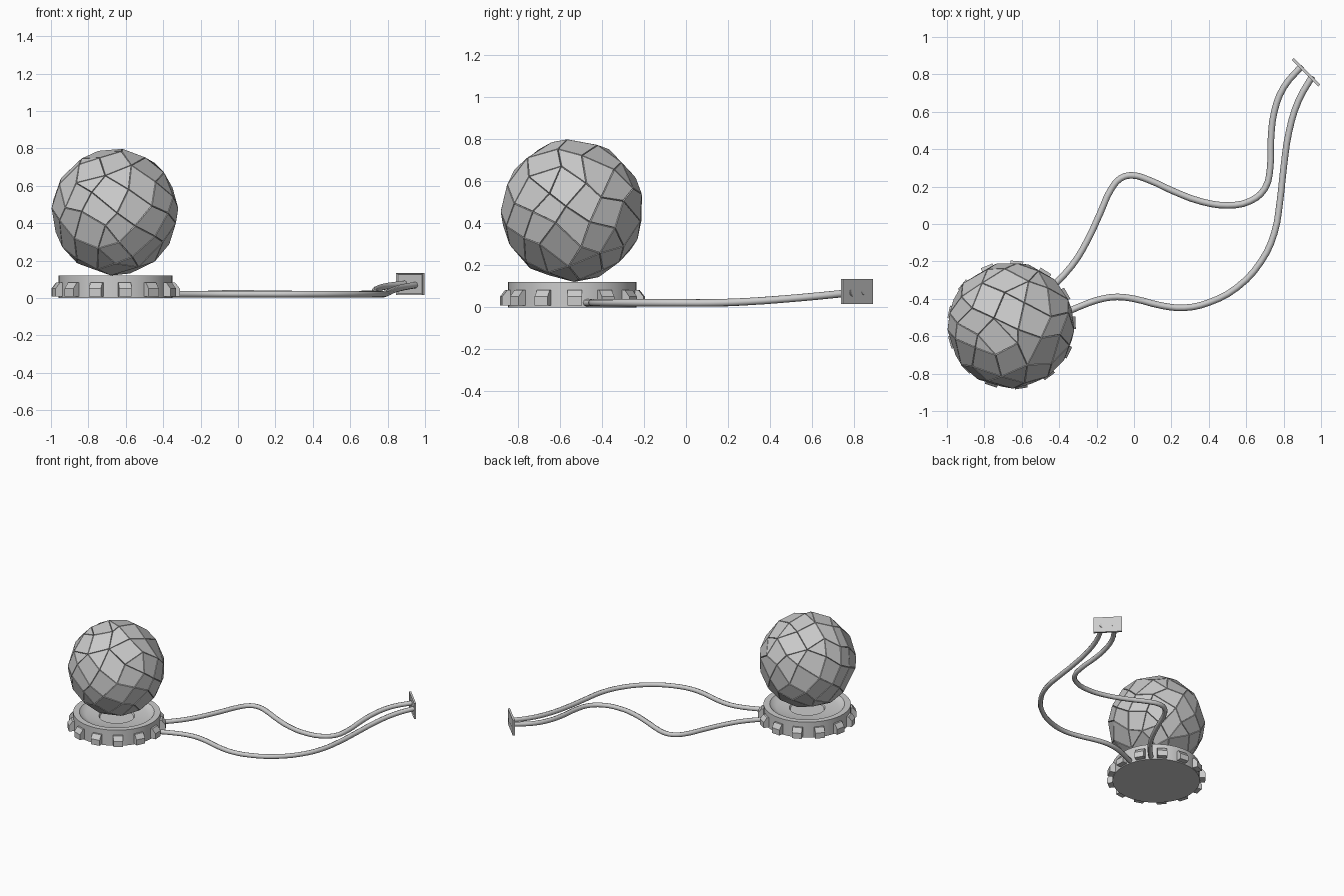
import bpy, bmesh, math, random
from mathutils import Vector, Matrix

if "Cube" in bpy.data.objects:
    bpy.data.objects.remove(bpy.data.objects["Cube"])

random.seed(4)
CX, CY = -0.655, -0.54


def add_mesh(name, bm, loc=(0, 0, 0), rot_z=0.0):
    bmesh.ops.recalc_face_normals(bm, faces=bm.faces)
    me = bpy.data.meshes.new(name)
    bm.to_mesh(me)
    bm.free()
    ob = bpy.data.objects.new(name, me)
    ob.location = loc
    ob.rotation_euler.z = rot_z
    bpy.context.collection.objects.link(ob)
    return ob


def smooth(ob):
    bpy.ops.object.select_all(action='DESELECT')
    ob.select_set(True)
    bpy.context.view_layer.objects.active = ob
    bpy.ops.object.shade_smooth_by_angle(angle=math.radians(35))


# Faceted ball: jittered sphere points, hull, merged triangles, V grooves
def ball():
    bm = bmesh.new()
    n, r = 78, 0.341
    for i in range(n):
        z = 1 - 2 * (i + 0.5) / n
        a = i * math.pi * (3 - math.sqrt(5))
        s = math.sqrt(1 - z * z)
        v = Vector((s * math.cos(a), s * math.sin(a), z))
        v += Vector([random.uniform(-0.09, 0.09) for _ in range(3)])
        bm.verts.new(v.normalized() * r)
    bmesh.ops.convex_hull(bm, input=bm.verts)
    bmesh.ops.join_triangles(bm, faces=bm.faces, angle_face_threshold=math.radians(25),
                             angle_shape_threshold=math.radians(60))
    corners = list(bm.verts)
    bmesh.ops.inset_individual(bm, faces=bm.faces[:], thickness=0.004, depth=0)
    for v in corners:
        v.co *= 0.972
    return add_mesh("faceted_ball", bm, (CX - 0.003, CY, 0.46))


# Turned base with a shallow dish in its top
def base():
    profile = [(0, 0), (0.305, 0), (0.305, 0.12), (0.262, 0.12), (0.25, 0.108),
               (0.215, 0.096), (0.125, 0.09), (0.118, 0.08), (0, 0.08)]
    bm = bmesh.new()
    vs = [bm.verts.new((x, 0, z)) for x, z in profile]
    es = [bm.edges.new(p) for p in zip(vs, vs[1:])]
    bmesh.ops.spin(bm, geom=vs + es, axis=(0, 0, 1), cent=(0, 0, 0),
                   angle=math.tau, steps=48)
    bmesh.ops.remove_doubles(bm, verts=bm.verts, dist=1e-5)
    smooth(add_mesh("base", bm, (CX, CY, 0)))


# Ring of teeth with sloping tops
def teeth(count=13):
    section = [(0.29, 0.008), (0.343, 0.008), (0.343, 0.05), (0.318, 0.082), (0.29, 0.082)]
    bm = bmesh.new()
    for i in range(count):
        rot = Matrix.Rotation(math.radians(2) + math.tau * i / count, 3, 'Z')
        f = bm.faces.new([bm.verts.new(rot @ Vector((x, -0.034, z))) for x, z in section])
        ext = bmesh.ops.extrude_face_region(bm, geom=[f])
        bmesh.ops.translate(bm, vec=rot @ Vector((0, 0.068, 0)),
                            verts=[v for v in ext["geom"] if isinstance(v, bmesh.types.BMVert)])
    # keep the back caps so every tooth is closed
    add_mesh("base_teeth", bm, (CX, CY, 0))


# Cables lying on the ground and rising to the wall plate
def cable(name, pts):
    cu = bpy.data.curves.new(name, 'CURVE')
    cu.dimensions = '3D'
    cu.bevel_depth = 0.0175
    cu.bevel_resolution = 2
    cu.resolution_u = 3
    cu.use_fill_caps = True
    sp = cu.splines.new('BEZIER')
    sp.bezier_points.add(len(pts) - 1)
    for bp, (x, y) in zip(sp.bezier_points, pts):
        t = max(0, (y - 0.15) / 0.67)
        bp.co = (x, y, 0.021 + 0.052 * t ** 1.4)
        bp.handle_left_type = bp.handle_right_type = 'AUTO'
    ob = bpy.data.objects.new(name, cu)
    bpy.context.collection.objects.link(ob)


# Wall plate with a raised rim on the cable side
def plate():
    bm = bmesh.new()
    bmesh.ops.create_cube(bm, size=1, matrix=Matrix.Diagonal((0.2, 0.015, 0.118, 1)))
    front = min(bm.faces, key=lambda f: f.calc_center_median().y)
    bmesh.ops.inset_region(bm, faces=[front], thickness=0.012, depth=0)
    bmesh.ops.translate(bm, verts=front.verts, vec=(0, 0.006, 0))
    add_mesh("wall_plate", bm, (0.92, 0.812, 0.075), math.radians(-45))


ball()
base()
teeth()
cable("upper_cable", [(-0.46, -0.36), (-0.33, -0.22), (-0.25, -0.09), (-0.18, 0.06),
                      (-0.12, 0.19), (-0.07, 0.245), (-0.01, 0.26), (0.08, 0.235),
                      (0.2, 0.18), (0.36, 0.12), (0.5, 0.1), (0.62, 0.122),
                      (0.7, 0.19), (0.728, 0.3), (0.732, 0.45), (0.75, 0.6),
                      (0.80, 0.73), (0.897, 0.845)])
cable("lower_cable", [(-0.39, -0.485), (-0.25, -0.425), (-0.17, -0.4), (-0.09, -0.39),
                      (0.0, -0.4), (0.15, -0.437), (0.27, -0.448), (0.4, -0.42),
                      (0.55, -0.34), (0.68, -0.2), (0.75, -0.05), (0.78, 0.12),
                      (0.80, 0.3), (0.83, 0.5), (0.88, 0.66), (0.953, 0.789)])
plate()
